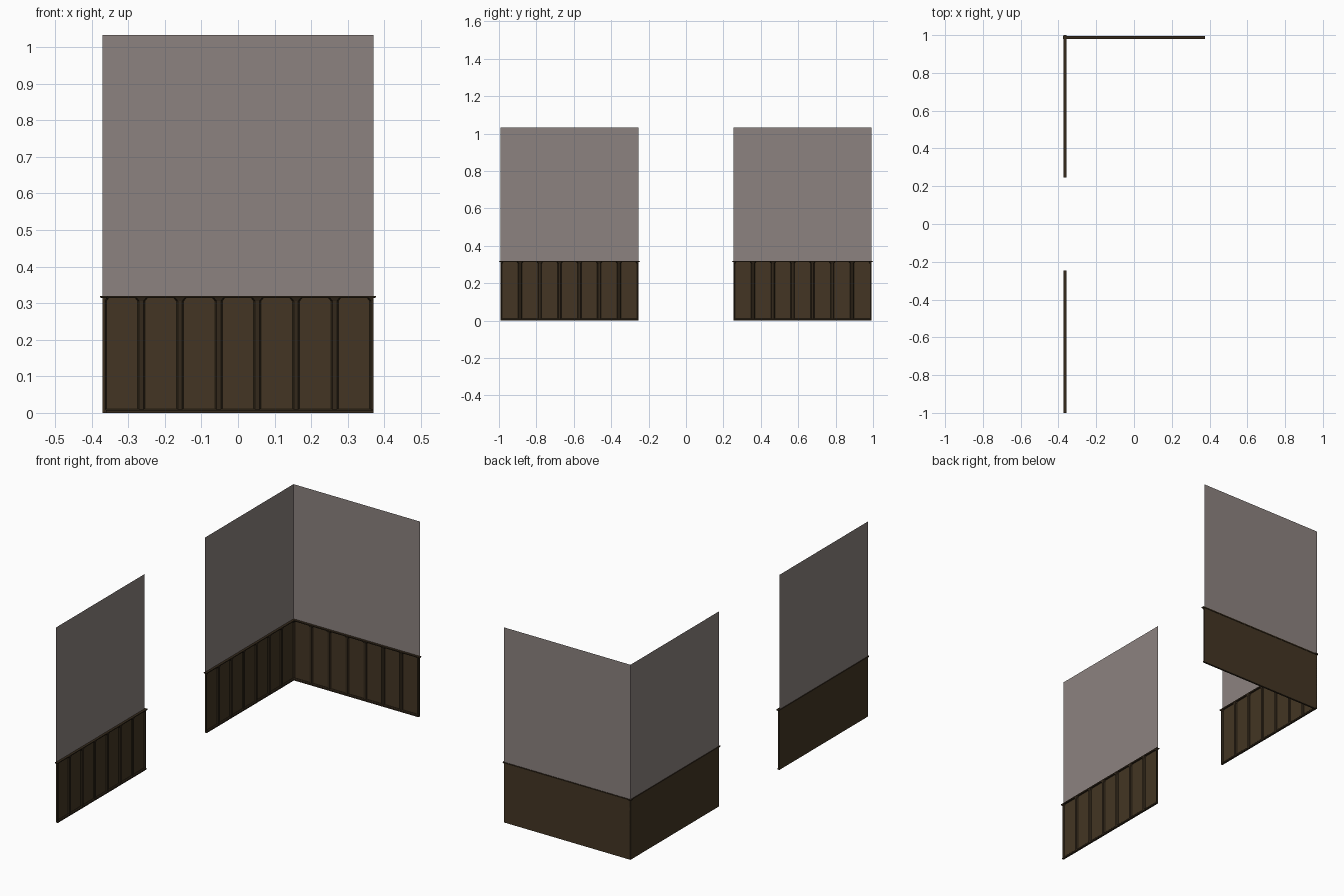
import bpy, bmesh, math
from mathutils import Matrix

if "Cube" in bpy.data.objects:
    bpy.data.objects.remove(bpy.data.objects["Cube"])

W = 0.74            # length of each wall
H = 1.033           # wall height
DADO = 0.318        # wainscot height
BAYS = 7


def material(name, rgb):
    m = bpy.data.materials.new(name)
    m.diffuse_color = (*rgb, 1)
    m.use_nodes = True
    m.node_tree.nodes["Principled BSDF"].inputs["Base Color"].default_value = m.diffuse_color
    return m


plaster = material("grey plaster", (0.265, 0.225, 0.215))
wood = material("brown wood", (0.056, 0.036, 0.017))
dark = material("dark wood trim", (0.034, 0.022, 0.011))


def finish(name, bm, mat, matrix, closed=True):
    if closed:
        bmesh.ops.recalc_face_normals(bm, faces=bm.faces)
    me = bpy.data.meshes.new(name)
    bm.to_mesh(me)
    bm.free()
    me.transform(matrix)
    me.materials.append(mat)
    ob = bpy.data.objects.new(name, me)
    bpy.context.collection.objects.link(ob)


def loft(bm, rings):
    """Closed solid through horizontal rings: (points (u, depth), z)."""
    loops = [[bm.verts.new((u, -d, z)) for u, d in pts] for pts, z in rings]
    for a, b in zip(loops, loops[1:]):
        for i in range(len(a)):
            j = (i + 1) % len(a)
            bm.faces.new((a[i], a[j], b[j], b[i]))
    bm.faces.new(loops[0])
    bm.faces.new(loops[-1])


def rect(u, d0, d1):
    return [(-u, d0), (u, d0), (u, d1), (-u, d1)]


def batten(c, half, flat, depth):
    """Chamfered batten section, clipped at the wall ends."""
    e = W / 2
    lo, hi = max(c - half, -e), min(c + half, e)
    return [(lo, 0.002), (max(c - flat, -e), depth),
            (min(c + flat, e), depth), (hi, 0.002)]


def wall(label, matrix):
    # plaster sheet above the wainscot
    bm = bmesh.new()
    e = W / 2
    bm.faces.new([bm.verts.new(p) for p in
                  ((-e, 0, DADO), (e, 0, DADO), (e, 0, H), (-e, 0, H))])
    finish(label + "_plaster", bm, plaster, matrix, closed=False)

    # wainscot board
    bm = bmesh.new()
    loft(bm, [(rect(e, 0, 0.003), 0), (rect(e, 0, 0.003), DADO)])
    finish(label + "_wainscot", bm, wood, matrix)

    # battens flaring out under the rail
    bm = bmesh.new()
    for i in range(BAYS + 1):
        c = -e + i * W / BAYS
        slim = batten(c, 0.011, 0.006, 0.008)
        wide = batten(c, 0.018, 0.013, 0.011)
        loft(bm, [(slim, 0.002), (slim, 0.306), (wide, 0.315)])
    finish(label + "_battens", bm, dark, matrix)

    # skirting with sloped top
    bm = bmesh.new()
    loft(bm, [(rect(e, 0.001, 0.010), 0), (rect(e, 0.001, 0.010), 0.007),
              (rect(e, 0.001, 0.006), 0.011)])
    finish(label + "_skirting", bm, dark, matrix)

    # chair rail overhanging the ends
    bm = bmesh.new()
    loft(bm, [(rect(e + 0.005, -0.002, 0.011), 0.314),
              (rect(e + 0.007, -0.003, 0.013), 0.317),
              (rect(e + 0.007, -0.003, 0.013), 0.320)])
    finish(label + "_chair_rail", bm, dark, matrix)


turn = Matrix.Rotation(math.pi / 2, 4, 'Z')
wall("back_wall", Matrix.Translation((0, 0.993, 0)))
wall("left_rear_wall", Matrix.Translation((-0.37, 0.623, 0)) @ turn)
wall("left_front_wall", Matrix.Translation((-0.37, -0.623, 0)) @ turn)
